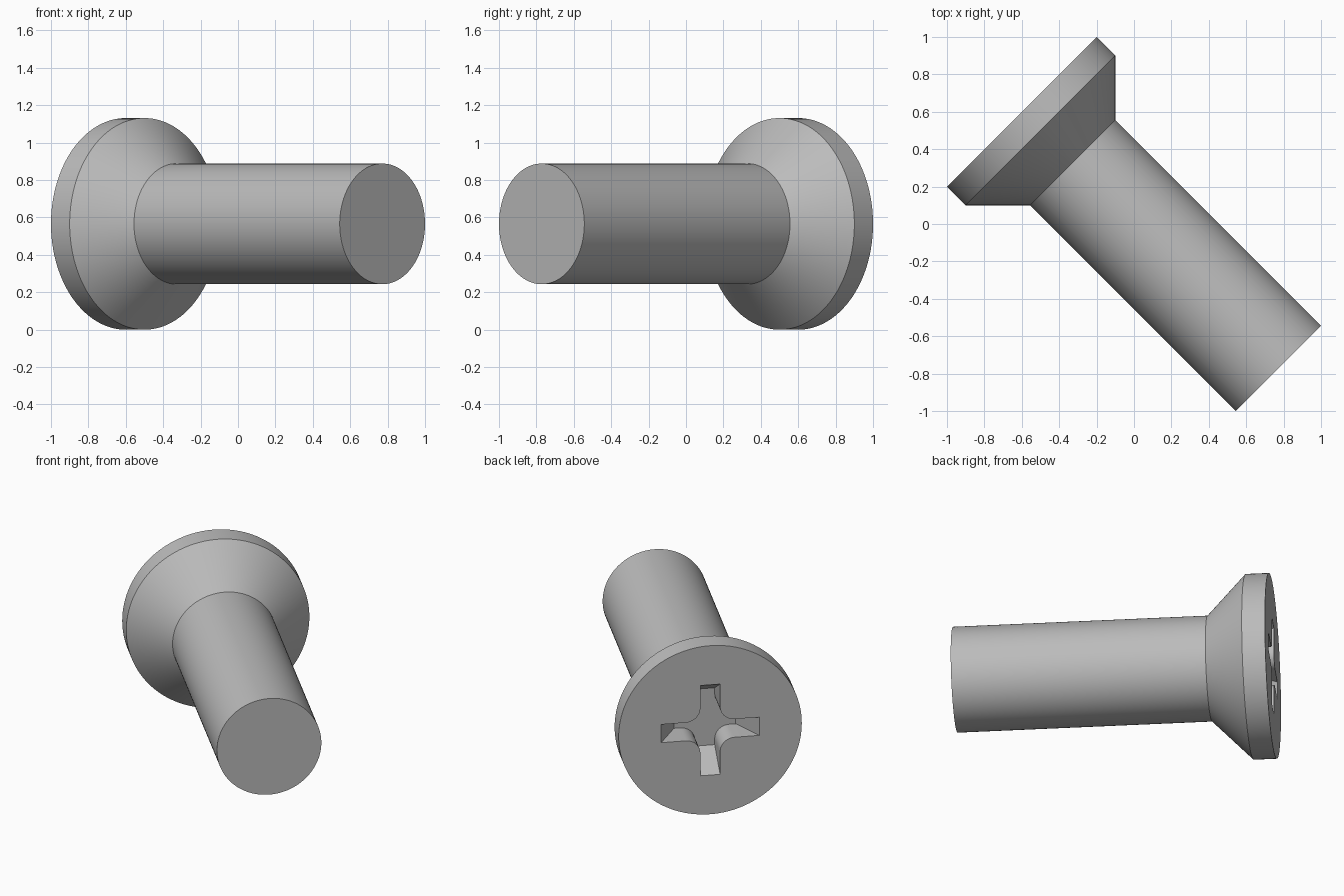
import bpy, bmesh, math
from mathutils import Matrix, Vector

cube = bpy.data.objects.get("Cube")
if cube:
    bpy.data.objects.remove(cube, do_unlink=True)

HEAD_R, SHAFT_R = 0.5657, 0.3225
RIM, LENGTH = 0.1414, 1.94
CONE_END = RIM + HEAD_R - SHAFT_R      # 45 degree countersink
SEGMENTS = 128

steel = bpy.data.materials.new("steel grey")
steel.use_nodes = True
grey = (0.5, 0.5, 0.5, 1)
steel.diffuse_color = grey
steel.node_tree.nodes["Principled BSDF"].inputs["Base Color"].default_value = grey


def loft(name, rings):
    """Join equal rings of points with quads and cap both ends."""
    bm = bmesh.new()
    loops = [[bm.verts.new(p) for p in ring] for ring in rings]
    for a, b in zip(loops, loops[1:]):
        for i in range(len(a)):
            j = (i + 1) % len(a)
            bm.faces.new((a[i], a[j], b[j], b[i]))
    bm.faces.new(loops[0])
    bm.faces.new(loops[-1])
    bmesh.ops.recalc_face_normals(bm, faces=bm.faces)
    mesh = bpy.data.meshes.new(name)
    bm.to_mesh(mesh)
    bm.free()
    mesh.materials.append(steel)
    obj = bpy.data.objects.new(name, mesh)
    bpy.context.collection.objects.link(obj)
    return obj


def circle(r, z):
    return [(r * math.cos(t), r * math.sin(t), z)
            for t in (math.tau * i / SEGMENTS for i in range(SEGMENTS))]


def cross(z, half=0.061, reach=0.303, fillet=0.09, taper=0.59, steps=10):
    """Cross outline with rounded inner corners; arms shorten with depth."""
    tip, c = reach - taper * z, half + fillet
    arm = [Vector((tip, -half, z)), Vector((tip, half, z))]
    for i in range(steps + 1):
        t = math.pi / 2 * i / steps
        arm.append(Vector((c - fillet * math.sin(t), c - fillet * math.cos(t), z)))
    return [Matrix.Rotation(k * math.pi / 2, 3, 'Z') @ p for k in range(4) for p in arm]


# Body: flat head face, rim, countersink cone and plain shaft
screw = loft("screw", [circle(HEAD_R, 0), circle(HEAD_R, RIM),
                       circle(SHAFT_R, CONE_END), circle(SHAFT_R, LENGTH)])

# Cross-shaped drive recess in the head
cutter = loft("recess_cutter", [cross(-0.05), cross(0.19)])
cutter.hide_render = True
cut = screw.modifiers.new("recess", 'BOOLEAN')
cut.operation, cut.solver, cut.object = 'DIFFERENCE', 'EXACT', cutter
bpy.context.view_layer.objects.active = screw
bpy.ops.object.select_all(action='DESELECT')
screw.select_set(True)
bpy.ops.object.modifier_apply(modifier=cut.name)
bpy.data.objects.remove(cutter, do_unlink=True)

# Lay the screw down diagonally, head towards the back right
axis, up = Vector((1, -1, 0)).normalized(), Vector((0, 0, 1))
turn = Matrix((up, axis.cross(up), axis)).transposed().to_4x4()
screw.data.transform(Matrix.Translation((-0.6, 0.6, HEAD_R)) @ turn)
bpy.ops.object.shade_smooth_by_angle(angle=math.radians(30))
